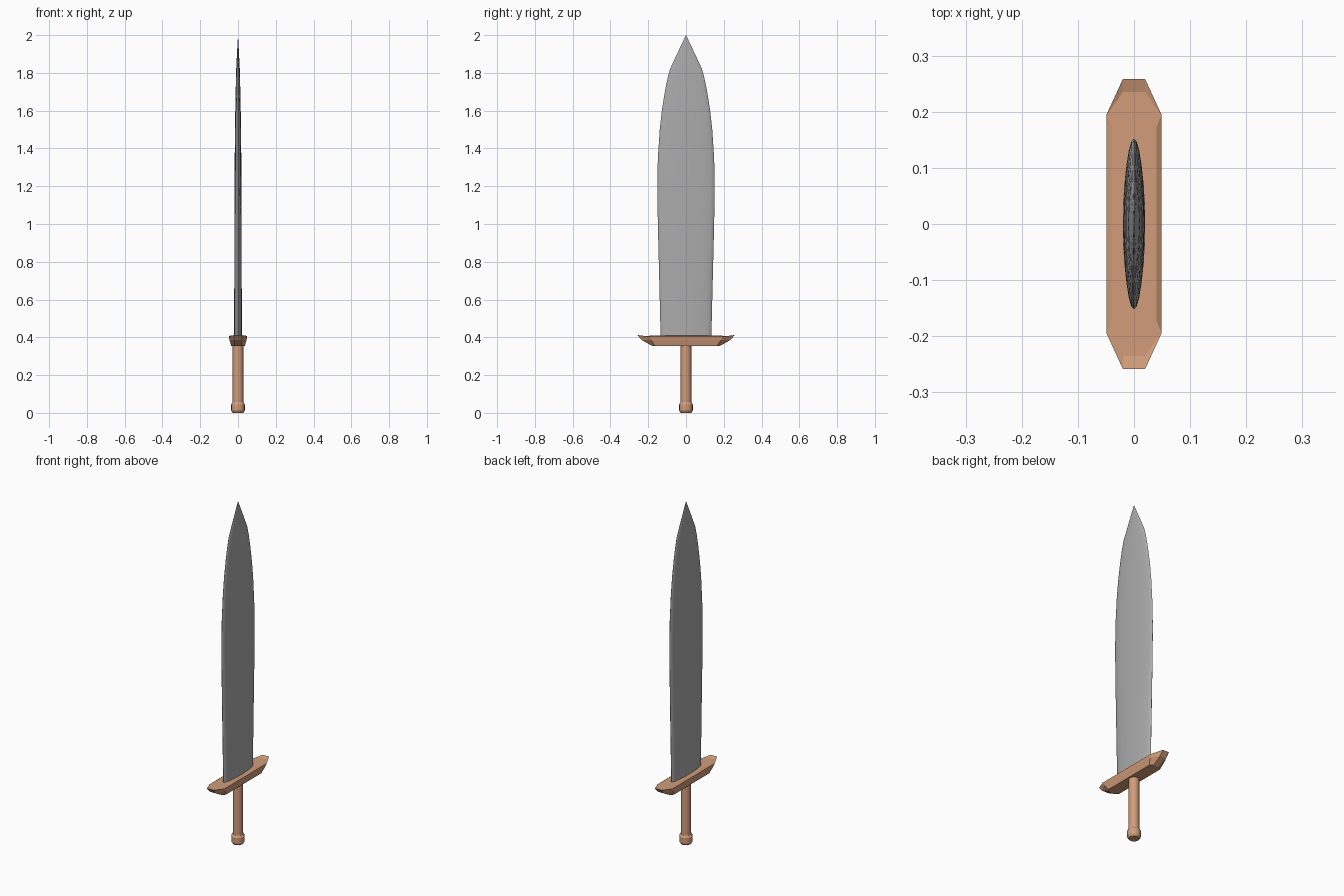
import bpy, bmesh
from math import sin, cos, pi

if "Cube" in bpy.data.objects:
    bpy.data.objects.remove(bpy.data.objects["Cube"])


def loft(name, rings, mat=None, smooth=None):
    """Skin a stack of equal-length point rings and cap both ends."""
    bm = bmesh.new()
    loops = [[bm.verts.new(p) for p in ring] for ring in rings]
    n = len(loops[0])
    for a, b in zip(loops, loops[1:]):
        for i in range(n):
            j = (i + 1) % n
            bm.faces.new((a[i], a[j], b[j], b[i]))
    bm.faces.new(loops[0][::-1])
    bm.faces.new(loops[-1])
    bmesh.ops.remove_doubles(bm, verts=bm.verts, dist=1e-5)
    bmesh.ops.recalc_face_normals(bm, faces=bm.faces)
    me = bpy.data.meshes.new(name)
    bm.to_mesh(me)
    bm.free()
    ob = bpy.data.objects.new(name, me)
    bpy.context.collection.objects.link(ob)
    if mat:
        me.materials.append(mat)
    if smooth:
        bpy.ops.object.select_all(action='DESELECT')
        ob.select_set(True)
        bpy.context.view_layer.objects.active = ob
        bpy.ops.object.shade_smooth_by_angle(angle=smooth)
    return ob


def material(name, color):
    mat = bpy.data.materials.new(name)
    mat.diffuse_color = (*color, 1)
    mat.use_nodes = True
    mat.node_tree.nodes["Principled BSDF"].inputs["Base Color"].default_value = mat.diffuse_color
    return mat


def ellipse(rx, ry, z, n):
    return [(rx * cos(2 * pi * i / n), ry * sin(2 * pi * i / n), z) for i in range(n)]


def guard_ring(side, corner, tip):
    """Mirror a side, corner and tip point (x, y, z) into a closed 12-point ring."""
    quarter = [side, corner, tip]
    half = quarter + [(-x, y, z) for x, y, z in reversed(quarter)]
    return half + [(-x, -y, z) for x, y, z in half]


bronze = material("bronze", (0.64, 0.335, 0.195))
steel = material("dark_steel", (0.41, 0.41, 0.41))

# Blade: elliptical section, leaf-shaped outline (z, half thickness, half width)
outline = [(0.39, 0.02, 0.134), (0.6, 0.02, 0.139), (0.8, 0.0195, 0.144), (1.0, 0.019, 0.149),
           (1.2, 0.0185, 0.152), (1.35, 0.0175, 0.149), (1.5, 0.016, 0.139), (1.6, 0.0145, 0.128),
           (1.7, 0.0125, 0.112), (1.77, 0.011, 0.098), (1.82, 0.0095, 0.085),
           (1.91, 0.005, 0.043), (2.0, 0.0001, 0.0003)]
loft("blade", [ellipse(t, w, z, 24) for z, t, w in outline], steel, 0.5)

# Crossguard: bar with chamfered long edges and upturned tips
loft("crossguard", [
    guard_ring((0.036, 0.14, 0.355), (0.036, 0.165, 0.355), (0.018, 0.18, 0.355)),
    guard_ring((0.045, 0.17, 0.386), (0.045, 0.185, 0.386), (0.02, 0.234, 0.385)),
    guard_ring((0.049, 0.175, 0.404), (0.049, 0.195, 0.404), (0.02, 0.258, 0.412)),
    guard_ring((0.04, 0.172, 0.41), (0.0485, 0.194, 0.4045), (0.02, 0.235, 0.405)),
], bronze)

# Grip and pommel
loft("grip", [ellipse(0.028, 0.028, z, 16) for z in (0.04, 0.37)], bronze, 0.5)
pommel = [(0, 0.028), (0.012, 0.036), (0.045, 0.036), (0.057, 0.029)]
loft("pommel", [ellipse(r, r, z, 16) for z, r in pommel], bronze, 0.5)
